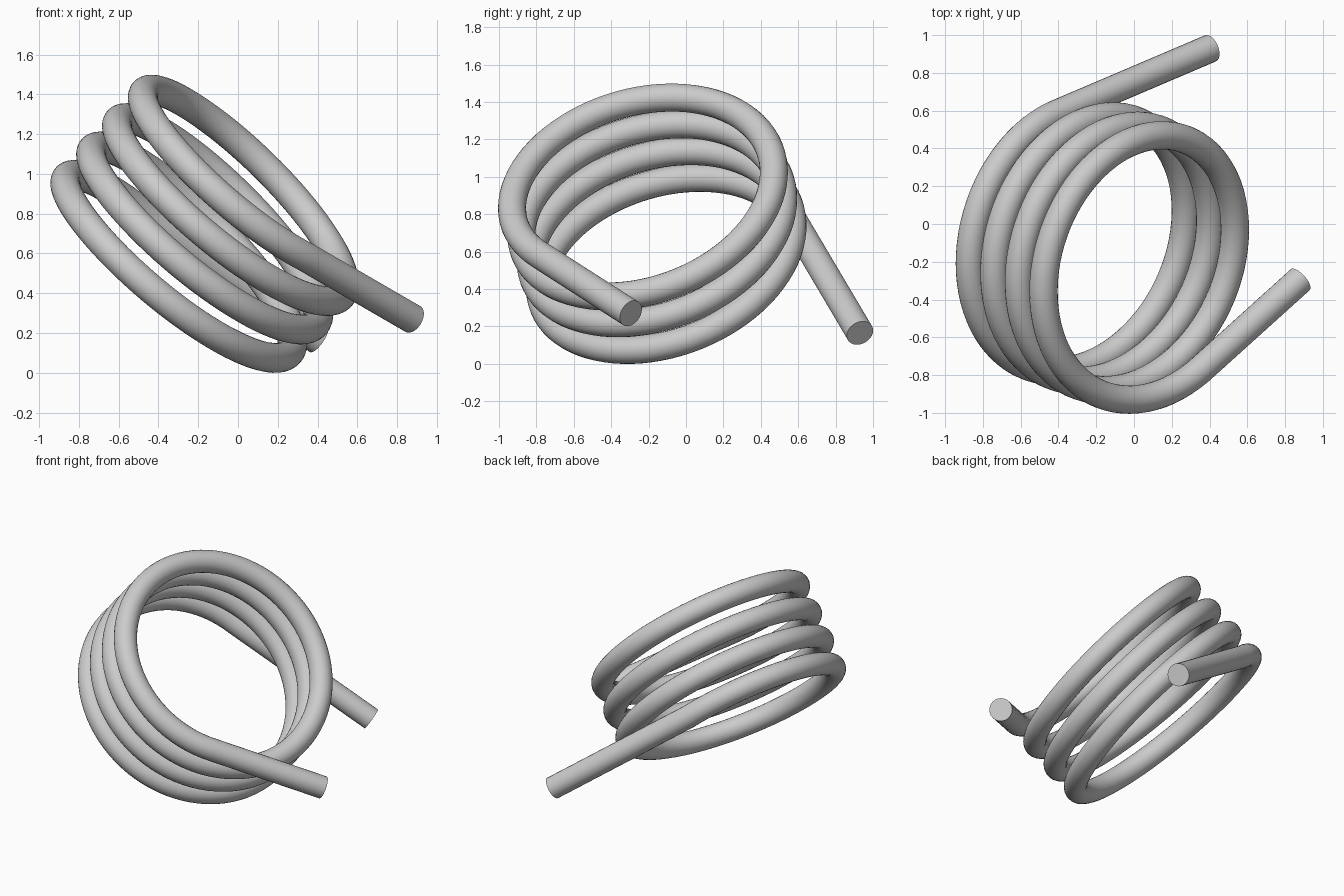
import bpy
from math import cos, sin, pi, radians
from mathutils import Vector

cube = bpy.data.objects.get("Cube")
if cube:
    bpy.data.objects.remove(cube, do_unlink=True)

# Wire material
steel = bpy.data.materials.new("light grey steel")
steel.use_nodes = True
colour = (0.6, 0.6, 0.6, 1)
steel.diffuse_color = colour
steel.node_tree.nodes["Principled BSDF"].inputs["Base Color"].default_value = colour

# Tilted coil frame: advance per turn, and two directions across the axis
WIRE, RADIUS = 0.075, 0.71
advance = Vector((0.13, -0.05, 0.143))
base = Vector((-0.34, -0.078, 0.499))
axis = advance.normalized()
up = Vector((0, 0, 1))
across_up = (up - axis * up.dot(axis)).normalized()
across_side = axis.cross(across_up)


def coil_point(angle):
    return (base + advance * angle / (2 * pi)
            + RADIUS * (across_up * cos(angle) + across_side * sin(angle)))


# Centre line: straight leg, coils, straight leg
start, end, steps = radians(-55), radians(3 * 360 + 145), 300
path = [Vector((0.405, 0.93, 0.165))]
path += [coil_point(start + (end - start) * i / steps) for i in range(steps + 1)]
path.append(Vector((0.88, -0.295, 0.27)))

# Round wire swept along the centre line, with flat ends
curve = bpy.data.curves.new("torsion_spring", "CURVE")
curve.dimensions = "3D"
curve.bevel_depth = WIRE
curve.bevel_resolution = 10
curve.use_fill_caps = True
spline = curve.splines.new("POLY")
spline.points.add(len(path) - 1)
for point, position in zip(spline.points, path):
    point.co = (*position, 1)
curve.materials.append(steel)

spring = bpy.data.objects.new("torsion_spring", curve)
bpy.context.collection.objects.link(spring)
bpy.ops.object.select_all(action="DESELECT")
spring.select_set(True)
bpy.context.view_layer.objects.active = spring
bpy.ops.object.convert(target="MESH")
bpy.ops.object.shade_smooth_by_angle(angle=radians(40))
